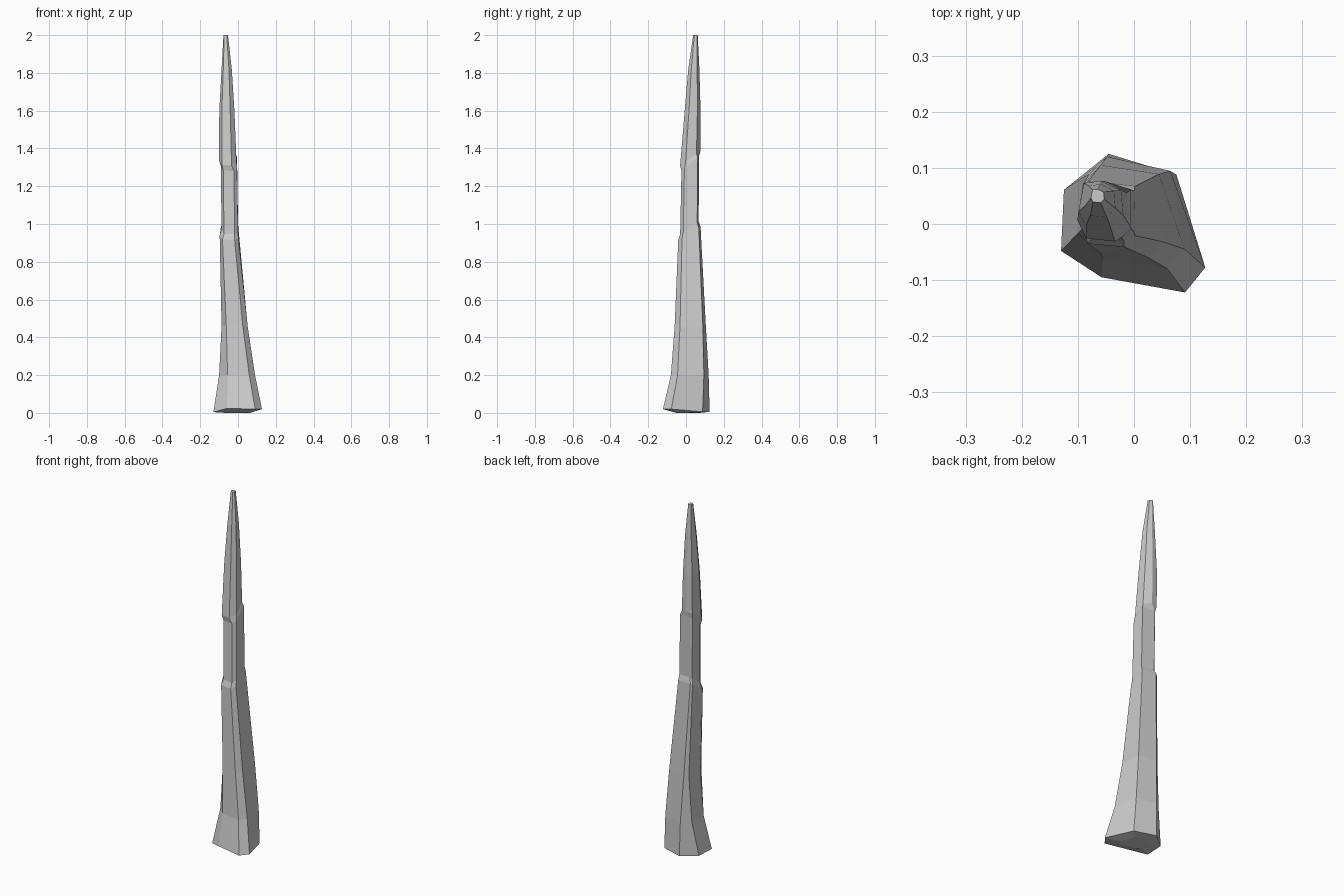
import bpy
import bmesh

# Remove the default cube only
default_cube = bpy.data.objects.get("Cube")
if default_cube:
    bpy.data.objects.remove(default_cube, do_unlink=True)


def make_material(name, colour):
    material = bpy.data.materials.new(name)
    material.use_nodes = True
    material.diffuse_color = colour
    shader = material.node_tree.nodes["Principled BSDF"]
    shader.inputs["Base Color"].default_value = colour
    shader.inputs["Roughness"].default_value = 0.9
    return material


# Seven-sided cross-sections, as fractions of each section's width and depth
FOOT = [(0, .3), (.28, .11), (.86, 0), (1, .18), (.8, .85), (.33, 1), (.02, .74)]
SHAFT = [(0, .35), (.15, .05), (.8, 0), (1, .17), (1, .92), (.16, 1), (.06, .95)]
TIP = [(0, .35), (.17, .05), (.72, 0), (1, .27), (.95, .8), (.5, 1), (.12, .95)]

# Sections up the spire: height, back-to-front tilt, x range, y range
SECTIONS = [
    (.20, .00, -.10, .09, -.08, .12),
    (.46, .00, -.087, .051, -.06, .105),
    (.95, .07, -.097, .002, -.041, .077),
    (.98, .07, -.087, .000, -.031, .067),
    (1.32, .08, -.091, -.005, -.024, .069),
    (1.35, .08, -.101, -.008, -.031, .077),
    (1.60, .00, -.099, -.019, -.007, .077),
    (1.82, .00, -.087, -.033, .012, .071),
    (2.0, .00, -.077, -.053, .038, .062),
]


def blend(first, second, t):
    return [(a + (c - a) * t, b + (d - b) * t)
            for (a, b), (c, d) in zip(first, second)]


def outline(z):
    """Foot shape melts into the shaft, and the tip has its own shape."""
    if z > 1.33:
        return TIP
    return blend(FOOT, SHAFT, min(1, z / .6))


def add_ring(bm, z, tilt, x0, x1, y0, y1):
    return [bm.verts.new((x0 + u * (x1 - x0), y0 + v * (y1 - y0),
                          z + tilt * (v - .5))) for u, v in outline(z)]


def bridge(bm, lower, upper):
    count = len(lower)
    for i in range(count):
        j = (i + 1) % count
        bm.faces.new((lower[i], lower[j], upper[j], upper[i]))


bm = bmesh.new()

# Flared foot, its front edge lifted slightly off the ground
foot = add_ring(bm, 0, 0, -.13, .127, -.122, .125)
for corner, lift in zip(foot, (.004, .024, .02, .02, .006, .006, .004)):
    corner.co.z = lift

# Underside pulled in to a small flat sole
sole = [bm.verts.new((c.co.x * .5, c.co.y * .5 + .01, 0)) for c in foot]
bm.faces.new(list(reversed(sole)))
bridge(bm, sole, foot)

# Tapering body with two ledges
previous = foot
for section in SECTIONS:
    ring = add_ring(bm, *section)
    bridge(bm, previous, ring)
    previous = ring
bm.faces.new(previous)

bmesh.ops.recalc_face_normals(bm, faces=bm.faces)
mesh = bpy.data.meshes.new("stone_spire")
bm.to_mesh(mesh)
bm.free()
mesh.materials.append(make_material("pale grey stone", (.6, .6, .6, 1)))
spire = bpy.data.objects.new("stone_spire", mesh)
bpy.context.collection.objects.link(spire)
